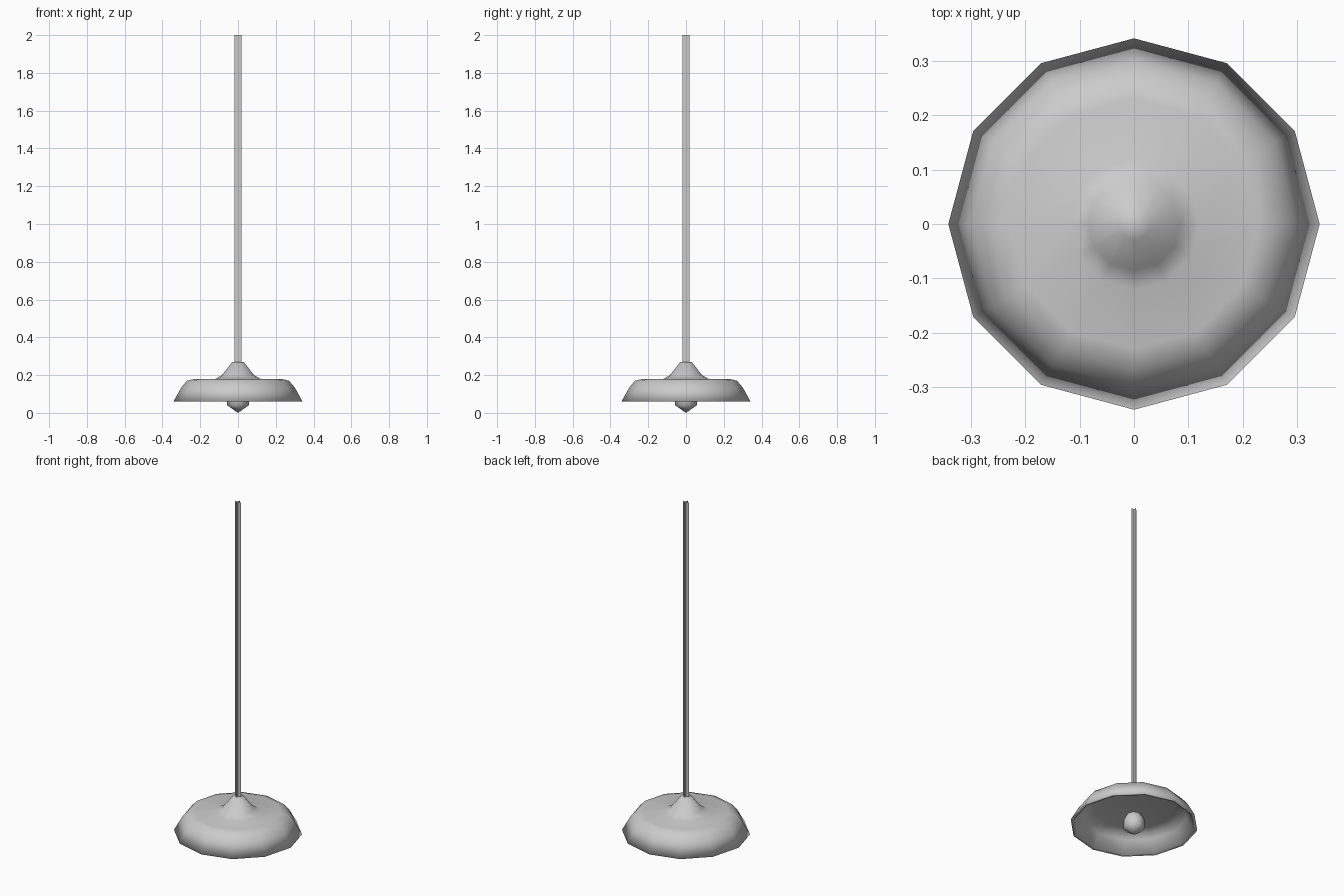
import bpy
import math

if "Cube" in bpy.data.objects:
    bpy.data.objects.remove(bpy.data.objects["Cube"], do_unlink=True)

grey = bpy.data.materials.new("light_grey")
grey.use_nodes = True
colour = (0.6, 0.6, 0.6, 1)
grey.diffuse_color = colour
grey.node_tree.nodes["Principled BSDF"].inputs["Base Color"].default_value = colour


def add_mesh(name, verts, faces):
    mesh = bpy.data.meshes.new(name)
    mesh.from_pydata(verts, [], faces)
    mesh.materials.append(grey)
    obj = bpy.data.objects.new(name, mesh)
    bpy.context.collection.objects.link(obj)
    return obj


def lathe(name, profile, sides):
    """Spin an (r, z) profile, listed from top to bottom; r = 0 makes a pole."""
    verts, rings, faces = [], [], []
    for r, z in profile:
        n = sides if r > 0 else 1
        rings.append([len(verts) + i % n for i in range(sides)])
        for i in range(n):
            a = math.tau * i / sides
            verts.append((r * math.cos(a), r * math.sin(a), z))
    for upper, lower in zip(rings, rings[1:]):
        for i in range(sides):
            j = (i + 1) % sides
            loop = [upper[i], lower[i], lower[j], upper[j]]
            faces.append(list(dict.fromkeys(loop)))
    obj = add_mesh(name, verts, faces)
    obj.data.shade_smooth()
    return obj


# Shade: outer skin, rolled rim and inner skin
outer = [(0, 0.27), (0.03, 0.27), (0.085, 0.2), (0.12, 0.18), (0.23, 0.18),
         (0.27, 0.17), (0.3, 0.135), (0.342, 0.06)]
inner = [(0.325, 0.06), (0.285, 0.13), (0.26, 0.155), (0.22, 0.165), (0, 0.165)]
lathe("shade", outer + inner, 12)

# Bulb with a pointed lower end
lathe("bulb", [(0, 0.14), (0.04, 0.12), (0.057, 0.09), (0.057, 0.04), (0, 0)], 8)

# Hanging rod made of two crossed flat strips
w = 0.018
for name, x, y in (("rod_strip_wide", w, 0), ("rod_strip_deep", 0, w)):
    add_mesh(name, [(-x, -y, 0.26), (x, y, 0.26), (x, y, 2), (-x, -y, 2)], [(0, 1, 2, 3)])
